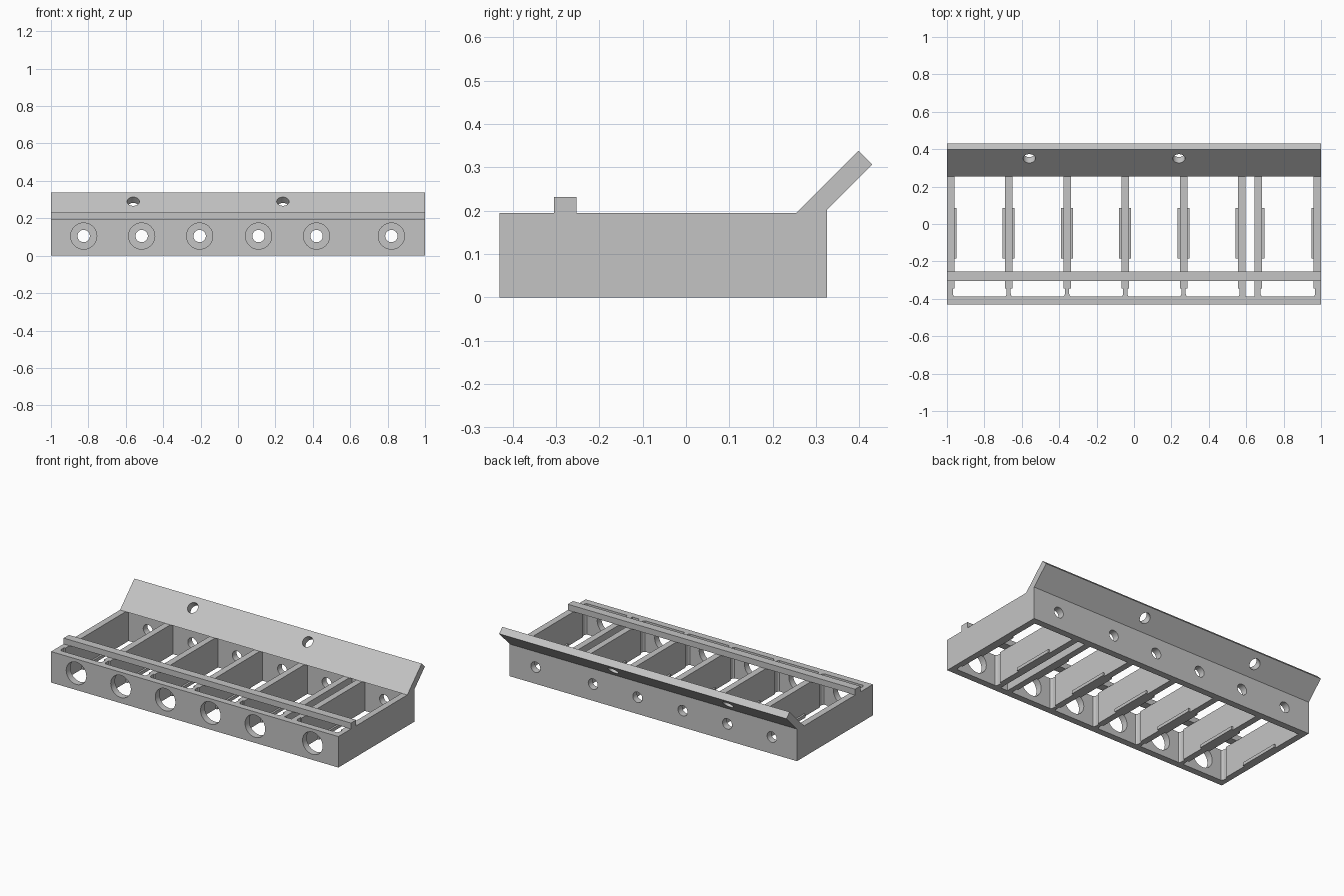
import bpy, bmesh
from math import radians
from mathutils import Vector, Matrix

if "Cube" in bpy.data.objects:
    bpy.data.objects.remove(bpy.data.objects["Cube"])

grey = bpy.data.materials.new("plain_grey")
grey.use_nodes = True
GREY = (0.55, 0.55, 0.55, 1)
grey.diffuse_color = GREY
grey.node_tree.nodes["Principled BSDF"].inputs["Base Color"].default_value = GREY

FRONT, BACK, TOP = -0.43, 0.325, 0.195
WALL = 0.042
IN_F, IN_B = FRONT + WALL, BACK - WALL
HOLE_Z = 0.105


def prism(name, points, direction):
    """Extrude a closed outline of 3D points along a direction."""
    bm = bmesh.new()
    face = bm.faces.new([bm.verts.new(p) for p in points])
    out = bmesh.ops.extrude_face_region(bm, geom=[face])["geom"]
    moved = [v for v in out if isinstance(v, bmesh.types.BMVert)]
    bmesh.ops.translate(bm, verts=moved, vec=Vector(direction))
    bmesh.ops.recalc_face_normals(bm, faces=bm.faces)
    mesh = bpy.data.meshes.new(name)
    bm.to_mesh(mesh)
    bm.free()
    mesh.materials.append(grey)
    obj = bpy.data.objects.new(name, mesh)
    bpy.context.collection.objects.link(obj)
    return obj


def bar(name, yz, x0=-1, x1=1):
    return prism(name, [(x0, y, z) for y, z in yz], (x1 - x0, 0, 0))


def drill(obj, centres, radius, tilt, depth=0.2):
    """Cut round holes, all in one boolean."""
    bm = bmesh.new()
    for c in centres:
        m = Matrix.Translation(c) @ Matrix.Rotation(radians(tilt), 4, 'X')
        bmesh.ops.create_cone(bm, cap_ends=True, segments=40, radius1=radius,
                              radius2=radius, depth=depth, matrix=m)
    mesh = bpy.data.meshes.new("hole_cutter")
    bm.to_mesh(mesh)
    bm.free()
    mesh.materials.append(grey)
    cutter = bpy.data.objects.new("hole_cutter", mesh)
    cutter.hide_render = True
    bpy.context.collection.objects.link(cutter)
    mod = obj.modifiers.new("holes", 'BOOLEAN')
    mod.operation, mod.solver, mod.object = 'DIFFERENCE', 'EXACT', cutter
    bpy.context.view_layer.objects.active = obj
    bpy.ops.object.modifier_apply(modifier=mod.name)
    bpy.data.objects.remove(cutter)


def smooth(obj):
    bpy.ops.object.select_all(action='DESELECT')
    obj.select_set(True)
    bpy.context.view_layer.objects.active = obj
    bpy.ops.object.shade_smooth_by_angle(angle=radians(25))


hole_xs = [-0.825, -0.515, -0.205, 0.11, 0.42, 0.82]

# Front wall with large holes
front = bar("front_wall", [(FRONT, 0), (IN_F, 0), (IN_F, TOP), (FRONT, TOP)])
drill(front, [(x, FRONT, HOLE_Z) for x in hole_xs], 0.07, 90)
smooth(front)

# Back wall with small holes, carrying the sloped flange
back = bar("back_wall_and_flange",
           [(IN_B, 0), (BACK, 0), (BACK, 0.202), (0.43, 0.307),
            (0.398, 0.338), (0.255, TOP), (IN_B, TOP)])
drill(back, [(x, BACK, HOLE_Z) for x in hole_xs], 0.033, 90, 0.15)
drill(back, [(x, 0.365, 0.275) for x in (-0.56, 0.24)], 0.033, 45, 0.12)
smooth(back)


# Dividers and end walls: each may have a groove and a pad on either side
def divider(name, x0, x1, left, right):
    def side(x, s, active):
        if not active:
            return [(x, IN_F), (x, IN_B)]
        g = x - s * 0.009
        return [(x, IN_F), (x - s * 0.006, IN_F + 0.006), (g, IN_F + 0.016),
                (g, -0.345), (x, -0.345), (x, IN_B)]
    outline = side(x0, -1, left) + side(x1, 1, right)[::-1]
    prism(name, [(x, y, 0) for x, y in outline], (0, 0, TOP))
    for x, s, active in ((x0, -1, left), (x1, 1, right)):
        if active:
            e = x + s * 0.012
            prism(name + "_pad", [(x, -0.185, 0), (e, -0.185, 0),
                                  (e, 0.085, 0), (x, 0.085, 0)], (0, 0, 0.02))


divider("right_end_wall", -1, -0.96, False, True)
divider("left_end_wall", 0.96, 1, True, False)
for x, left, right in ((-0.67, 1, 1), (-0.358, 1, 1), (-0.047, 1, 1),
                       (0.265, 1, 1), (0.576, 1, 0), (0.665, 0, 1)):
    divider("divider", x - 0.02, x + 0.02, left, right)

# Cross rail resting on the dividers
bar("cross_rail", [(-0.305, TOP), (-0.253, TOP), (-0.253, 0.232), (-0.305, 0.232)])
